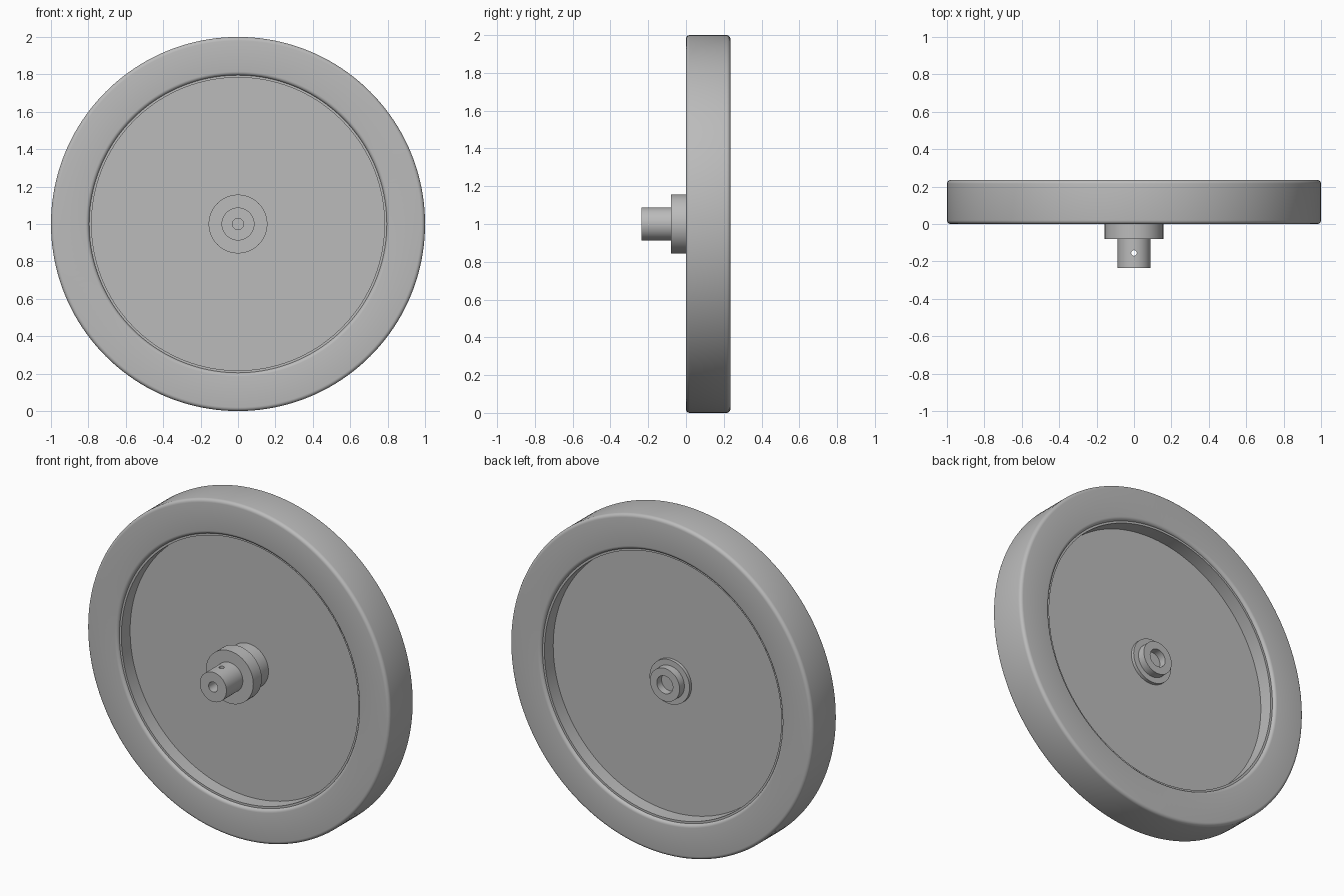
import bpy, bmesh, math
from mathutils import Matrix, Vector

cube = bpy.data.objects.get("Cube")
if cube:
    bpy.data.objects.remove(cube, do_unlink=True)

grey = bpy.data.materials.new("plain grey")
grey.use_nodes = True
colour = (0.5, 0.5, 0.5, 1)
grey.diffuse_color = colour
grey.node_tree.nodes["Principled BSDF"].inputs["Base Color"].default_value = colour


def lathe(name, profile, closed=False, steps=128):
    """Spin (radius, y) points about the wheel axle, which runs along y at z = 1."""
    bm = bmesh.new()
    verts = [bm.verts.new((r, y, 1)) for r, y in profile]
    edges = [bm.edges.new(pair) for pair in zip(verts, verts[1:])]
    if closed:
        edges.append(bm.edges.new((verts[-1], verts[0])))
    bmesh.ops.spin(bm, geom=verts + edges, cent=(0, 0, 1), axis=(0, 1, 0),
                   angle=math.tau, steps=steps, use_duplicate=False)
    bmesh.ops.remove_doubles(bm, verts=bm.verts, dist=0.0001)
    bmesh.ops.recalc_face_normals(bm, faces=bm.faces)
    mesh = bpy.data.meshes.new(name)
    bm.to_mesh(mesh)
    bm.free()
    mesh.materials.append(grey)
    obj = bpy.data.objects.new(name, mesh)
    bpy.context.collection.objects.link(obj)
    return obj


def rounded(corners, radius, n=5):
    """Round the corners of an upright rectangle given by (r, y, r side, y side)."""
    points = []
    for i, (r, y, sr, sy) in enumerate(corners):
        centre = Vector((r - sr * radius, y - sy * radius))
        start = math.pi + i * math.pi / 2
        for k in range(n + 1):
            a = start + k * math.pi / 2 / n
            points.append(centre + radius * Vector((math.cos(a), math.sin(a))))
    return points


WIDTH = 0.235
MID = WIDTH / 2

# Tyre with rounded edges
tyre = lathe("tyre", rounded([(0.795, 0, -1, -1), (1, 0, 1, -1),
                              (1, WIDTH, 1, 1), (0.795, WIDTH, -1, 1)], 0.02), True, 160)

# Dished wheel: thin lip around a flat central web
half = [(0, 0.017), (0.785, 0.017), (0.785, MID - 0.018), (0.8, 0.017)]
lip, web = 0.017, MID - 0.018
wheel = lathe("wheel_disc", [(0, web), (0.783, web), (0.783, lip), (0.797, lip),
                             (0.797, WIDTH - lip), (0.783, WIDTH - lip),
                             (0.783, WIDTH - web), (0, WIDTH - web)], steps=160)

# Bushing through the web, with a stepped rear boss
bushing = lathe("hub_bushing", [(0, 0), (0.132, 0), (0.132, 0.155), (0.098, 0.155),
                                (0.098, 0.2), (0.053, 0.2), (0.053, 0.155), (0, 0.155)],
                steps=64)

# Stepped axle collar with a blind bore
axle = lathe("axle_collar", [(0, 0), (0.157, 0), (0.157, -0.08), (0.088, -0.08),
                             (0.088, -0.235), (0.03, -0.235), (0.03, -0.03), (0, -0.03)],
             steps=64)

# Cross pin hole through the axle
bpy.ops.mesh.primitive_cylinder_add(vertices=32, radius=0.015, depth=0.4,
                                    location=(0, -0.155, 1))
cutter = bpy.context.object
cutter.name = "pin_hole_cutter"
cutter.data.materials.append(grey)
cutter.hide_render = True
cutter.hide_set(True)
hole = axle.modifiers.new("pin hole", 'BOOLEAN')
hole.operation = 'DIFFERENCE'
hole.solver = 'EXACT'
hole.object = cutter
bpy.context.view_layer.update()
cut_mesh = bpy.data.meshes.new_from_object(
    axle.evaluated_get(bpy.context.evaluated_depsgraph_get()))
axle.modifiers.clear()
axle.data = cut_mesh
bpy.data.objects.remove(cutter, do_unlink=True)

# Smooth round surfaces, sharp edges kept
bpy.ops.object.select_all(action='DESELECT')
for obj in (tyre, wheel, bushing, axle):
    obj.select_set(True)
bpy.context.view_layer.objects.active = tyre
bpy.ops.object.shade_smooth_by_angle(angle=math.radians(30))
